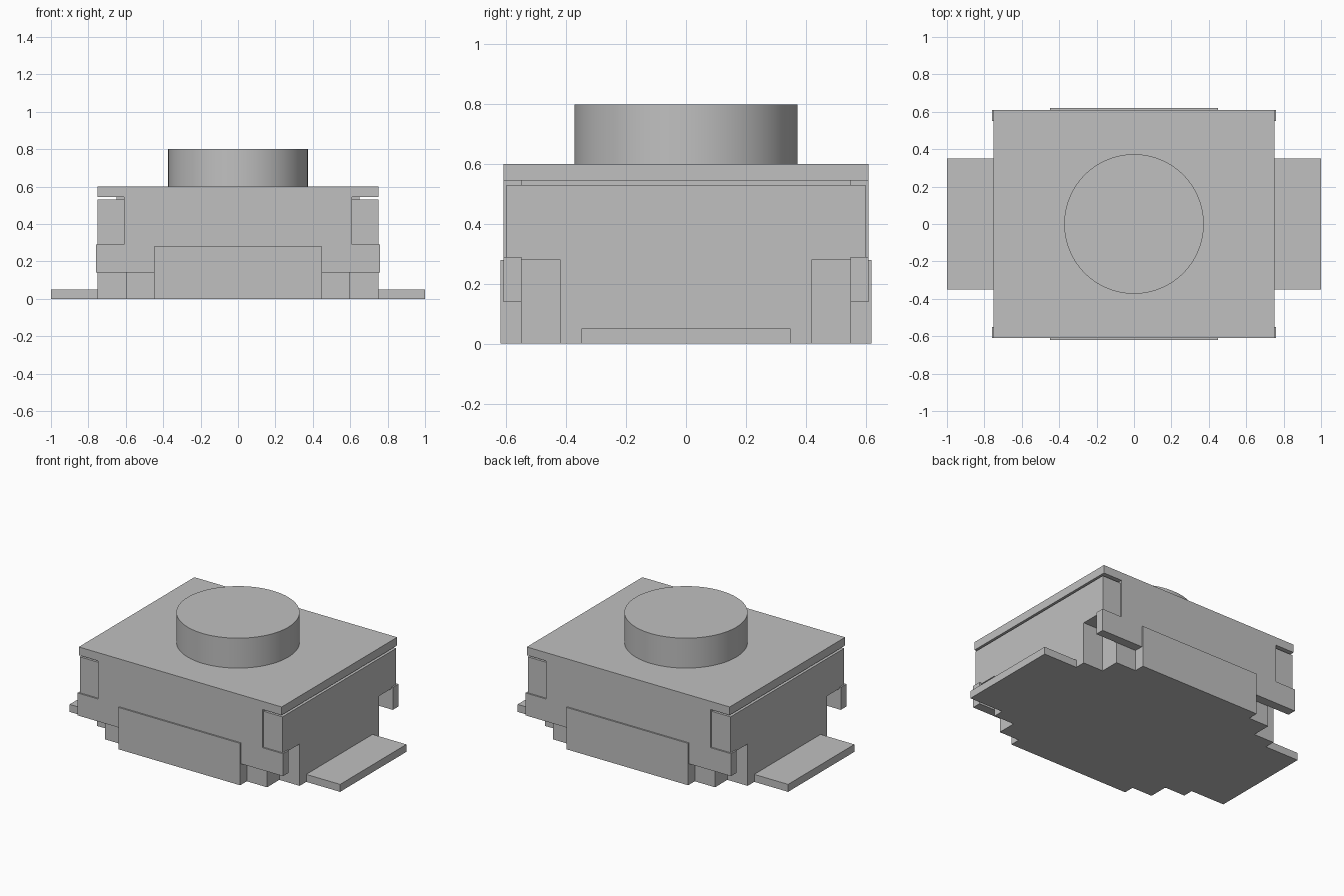
import bpy
import bmesh
import math
from mathutils import Vector

default = bpy.data.objects.get("Cube")
if default:
    bpy.data.objects.remove(default, do_unlink=True)

# Single flat grey for the whole switch
grey = bpy.data.materials.new("light_grey")
grey.use_nodes = True
colour = (0.53, 0.53, 0.53, 1)
grey.diffuse_color = colour
grey.node_tree.nodes["Principled BSDF"].inputs["Base Color"].default_value = colour


def finish(name, bm):
    bmesh.ops.recalc_face_normals(bm, faces=bm.faces)
    mesh = bpy.data.meshes.new(name)
    bm.to_mesh(mesh)
    bm.free()
    mesh.materials.append(grey)
    obj = bpy.data.objects.new(name, mesh)
    bpy.context.collection.objects.link(obj)
    return obj


def extrude_profile(name, points, offset):
    """Closed outline swept along the offset vector."""
    bm = bmesh.new()
    face = bm.faces.new([bm.verts.new(p) for p in points])
    swept = bmesh.ops.extrude_face_region(bm, geom=[face])["geom"]
    moved = [v for v in swept if isinstance(v, bmesh.types.BMVert)]
    bmesh.ops.translate(bm, verts=moved, vec=Vector(offset))
    return finish(name, bm)


def slab(name, half_x, half_y, bottom, top):
    """Block centred on the vertical axis."""
    corners = [(-half_x, -half_y), (half_x, -half_y), (half_x, half_y), (-half_x, half_y)]
    return extrude_profile(name, [(x, y, bottom) for x, y in corners], (0, 0, top - bottom))


# Housing base: outline stepped at all four corners
quarter = [(0.75, 0.42), (0.60, 0.42), (0.60, 0.55), (0.45, 0.55), (0.45, 0.62)]
outline = quarter + [(-x, y) for x, y in reversed(quarter)]
outline += [(-x, -y) for x, y in quarter]
outline += [(x, -y) for x, y in reversed(quarter)]
extrude_profile("housing_base", [(x, y, 0) for x, y in outline], (0, 0, 0.28))

# Upper housing with a narrower neck under the cover
slab("upper_housing", 0.75, 0.60, 0.28, 0.53)
slab("housing_neck", 0.65, 0.55, 0.53, 0.545)
slab("cover_plate", 0.75, 0.61, 0.545, 0.60)

# Folded cover skirts, front and back, flaring into clips at the bottom
half = [(0.76, 0.14), (0.76, 0.29), (0.61, 0.29), (0.61, 0.57)]
skirt = half + [(-x, z) for x, z in reversed(half)]
for side, sign in (("front", -1), ("back", 1)):
    extrude_profile(side + "_skirt", [(x, sign * 0.55, z) for x, z in skirt],
                    (0, sign * 0.06, 0))

# Flat solder terminals on each side
for side, sign in (("left", 1), ("right", -1)):
    terminal = [(sign * 0.74, -0.35, 0), (sign, -0.35, 0), (sign, 0.35, 0), (sign * 0.74, 0.35, 0)]
    extrude_profile(side + "_terminal", terminal, (0, 0, 0.05))

# Round push button
bm = bmesh.new()
bmesh.ops.create_cone(bm, cap_ends=True, segments=96, radius1=0.373, radius2=0.373, depth=0.21)
bmesh.ops.translate(bm, verts=bm.verts, vec=(0, 0, 0.695))
button = finish("push_button", bm)
bpy.ops.object.select_all(action='DESELECT')
button.select_set(True)
bpy.context.view_layer.objects.active = button
bpy.ops.object.shade_smooth_by_angle(angle=math.radians(30))
